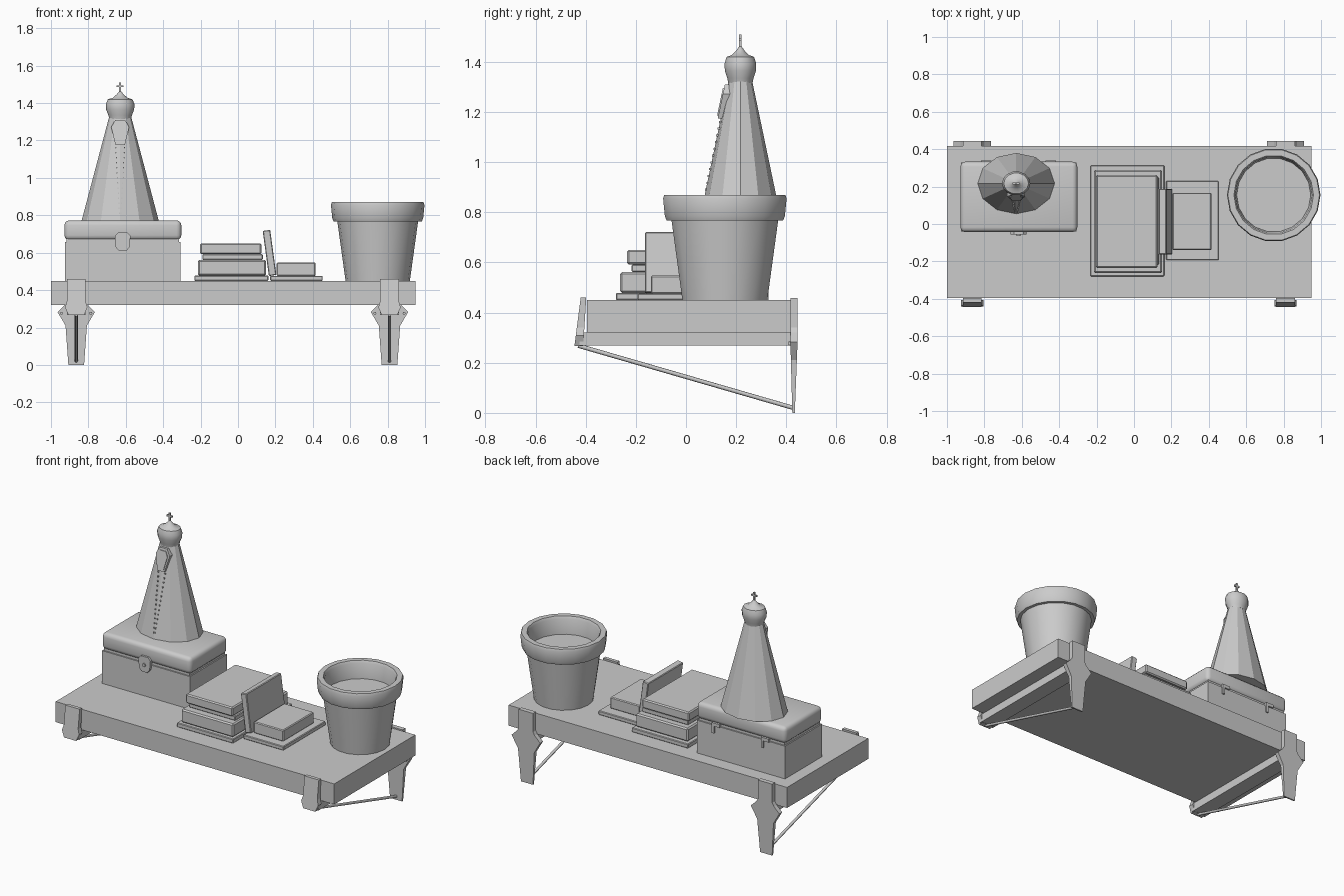
import bpy, bmesh, math
from mathutils import Vector, Matrix

if "Cube" in bpy.data.objects:
    bpy.data.objects.remove(bpy.data.objects["Cube"])


def finish(name, bm, smooth=None):
    bmesh.ops.recalc_face_normals(bm, faces=bm.faces[:])
    me = bpy.data.meshes.new(name)
    bm.to_mesh(me)
    bm.free()
    ob = bpy.data.objects.new(name, me)
    bpy.context.collection.objects.link(ob)
    if smooth:
        bpy.ops.object.select_all(action='DESELECT')
        ob.select_set(True)
        bpy.context.view_layer.objects.active = ob
        bpy.ops.object.shade_smooth_by_angle(angle=math.radians(smooth))
    return ob


def box(name, x, y, z, bevel=0.0, segments=1):
    """Box from (min, max) ranges."""
    bm = bmesh.new()
    bmesh.ops.create_cube(bm, size=1)
    for v in bm.verts:
        v.co = Vector([(a + b) / 2 + c * (b - a) for (a, b), c in zip((x, y, z), v.co)])
    if bevel:
        bmesh.ops.bevel(bm, geom=bm.edges[:], offset=bevel, segments=segments,
                        profile=0.5, affect='EDGES')
    return finish(name, bm, 40 if segments > 1 else None)


def lathe(name, cx, cy, profile, sides, squash=1.0, smooth=35):
    """Revolve (radius, z) points; squash scales depth. Ends are capped."""
    bm = bmesh.new()
    rings = []
    for r, z in profile:
        rings.append([bm.verts.new((cx + r * math.cos(2 * math.pi * i / sides),
                                    cy + squash * r * math.sin(2 * math.pi * i / sides), z))
                      for i in range(sides)])
    for a, b in zip(rings, rings[1:]):
        for i in range(sides):
            j = (i + 1) % sides
            bm.faces.new((a[i], a[j], b[j], b[i]))
    bm.faces.new(rings[0])
    bm.faces.new(rings[-1])
    return finish(name, bm, smooth)


def plate(name, cx, half, front, back):
    """Symmetric plate: half outline (x, z), with front(z) and back(z) giving y."""
    outline = half + [(-x, z) for x, z in reversed(half)]
    bm = bmesh.new()
    f = [bm.verts.new((cx + x, front(z), z)) for x, z in outline]
    b = [bm.verts.new((cx + x, back(z), z)) for x, z in outline]
    bm.faces.new(f)
    bm.faces.new(b)
    n = len(f)
    for i in range(n):
        j = (i + 1) % n
        bm.faces.new((f[i], f[j], b[j], b[i]))
    return finish(name, bm)


def rod(name, p, q, r, sides=8):
    p, q = Vector(p), Vector(q)
    bm = bmesh.new()
    m = Matrix.Translation((p + q) / 2) @ (q - p).to_track_quat('Z', 'Y').to_matrix().to_4x4()
    bmesh.ops.create_cone(bm, cap_ends=True, segments=sides, radius1=r, radius2=r,
                          depth=(q - p).length, matrix=m)
    return finish(name, bm, 50)


# Shelf board
box("shelf_board", (-1.0, 0.95), (-0.395, 0.418), (0.32, 0.45))

# Two brackets: wall plate, arm, front lip, strut and bolts
for side, cx in (("left", -0.865), ("right", 0.81)):
    plate(side + "_wall_plate", cx,
          [(0.042, 0), (0.057, 0.21), (0.1, 0.283), (0.062, 0.32), (0.05, 0.34), (0.05, 0.458)],
          lambda z: 0.424 - 0.008 * min(z / 0.3, 1), lambda z: 0.434 + 0.011 * min(z / 0.28, 1))
    plate(side + "_front_lip", cx,
          [(0.042, 0.267), (0.06, 0.308), (0.05, 0.34), (0.05, 0.46)],
          lambda z: -0.445 + 0.025 * (z - 0.267) / 0.193,
          lambda z: -0.41 + 0.012 * (z - 0.267) / 0.193)
    box(side + "_bracket_arm", (cx - 0.05, cx + 0.05), (-0.425, 0.425), (0.268, 0.321))
    rod(side + "_strut", (cx, -0.43, 0.268), (cx, 0.428, 0.02), 0.0085)
    for s in (-1, 1):
        rod(side + "_bolt", (cx + s * 0.078, 0.42, 0.276), (cx + s * 0.078, 0.408, 0.276), 0.008)

# Chest with lid, latch and hinges
box("chest_body", (-0.925, -0.308), (-0.04, 0.33), (0.45, 0.657))
box("chest_seam", (-0.917, -0.316), (-0.032, 0.322), (0.65, 0.675))
box("chest_lid", (-0.928, -0.303), (-0.043, 0.333), (0.667, 0.773), 0.026, 3)
plate("chest_latch", -0.617,
      [(0.02, 0.61), (0.037, 0.63), (0.042, 0.69), (0.025, 0.707)],
      lambda z: -0.056, lambda z: -0.035)
rod("latch_knob", (-0.617, -0.05, 0.655), (-0.617, -0.064, 0.655), 0.011)
for x in (-0.79, -0.445):
    box("chest_hinge", (x - 0.027, x + 0.027), (0.325, 0.34), (0.655, 0.676))
    box("hinge_strap", (x + 0.012, x + 0.027), (0.325, 0.34), (0.61, 0.66))

# Robed figurine: cloak, crown, cross
FX, FY = -0.63, 0.217
lathe("figurine_cloak", FX, FY, [(0.206, 0.772), (0.058, 1.33)], 12, 0.79, 20)
lathe("figurine_crown", FX, FY,
      [(0.058, 1.315), (0.063, 1.335), (0.075, 1.365), (0.076, 1.395), (0.066, 1.42),
       (0.04, 1.428), (0.02, 1.445), (0.006, 1.462)], 14, 0.85, 50)
box("cross_post", (FX - 0.005, FX + 0.005), (FY - 0.005, FY + 0.005), (1.455, 1.51))
box("cross_bar", (FX - 0.019, FX + 0.019), (FY - 0.005, FY + 0.005), (1.485, 1.495))


def cloak_front(z):
    t = (z - 0.772) / 0.558
    return FY - 0.79 * (0.206 + t * (0.058 - 0.206))


# Face frame, inset face and cloak trim follow the front slope
plate("figurine_face_frame", FX,
      [(0.025, 1.175), (0.048, 1.272), (0.026, 1.31)],
      lambda z: cloak_front(z) - 0.012, lambda z: cloak_front(z) + 0.02)
plate("figurine_face", FX,
      [(0.02, 1.187), (0.036, 1.268), (0.02, 1.296)],
      lambda z: cloak_front(z) - 0.017, lambda z: cloak_front(z) + 0.01)
for i in range(14):
    z = 0.81 + i * 0.027
    dx = 0.004 + 0.019 * i / 13
    for s in (-1, 1):
        y = cloak_front(z)
        box("cloak_bead", (FX + s * dx - 0.003, FX + s * dx + 0.003),
            (y - 0.004, y + 0.006), (z - 0.004, z + 0.004))

# Book stacks
box("stack_bottom_book", (-0.233, 0.162), (-0.28, 0.313), (0.45, 0.478), 0.004)
box("stack_middle_book", (-0.215, 0.15), (-0.263, 0.29), (0.478, 0.562), 0.008)
box("stack_thin_book", (-0.19, 0.133), (-0.217, 0.25), (0.562, 0.592), 0.004)
box("stack_top_book", (-0.203, 0.125), (-0.235, 0.262), (0.592, 0.65), 0.007)
box("small_bottom_book", (0.172, 0.453), (-0.193, 0.23), (0.45, 0.476), 0.004)
box("small_top_book", (0.207, 0.415), (-0.14, 0.167), (0.476, 0.548), 0.005)

# Leaning book: upright slab sheared sideways
lean = box("leaning_book", (-0.02, 0.02), (-0.163, 0.188), (0.476, 0.722), 0.004)
for v in lean.data.vertices:
    v.co.x += 0.185 - 0.033 * (v.co.z - 0.476) / 0.246
    v.co.z -= 0.15 * (v.co.x - 0.17) * -1

# Flower pot with thick rim and soil inside
lathe("flower_pot", 0.747, 0.155,
      [(0.172, 0.45), (0.216, 0.768), (0.236, 0.768), (0.243, 0.785), (0.25, 0.855),
       (0.245, 0.87), (0.213, 0.87), (0.205, 0.855), (0.198, 0.76)], 18)
